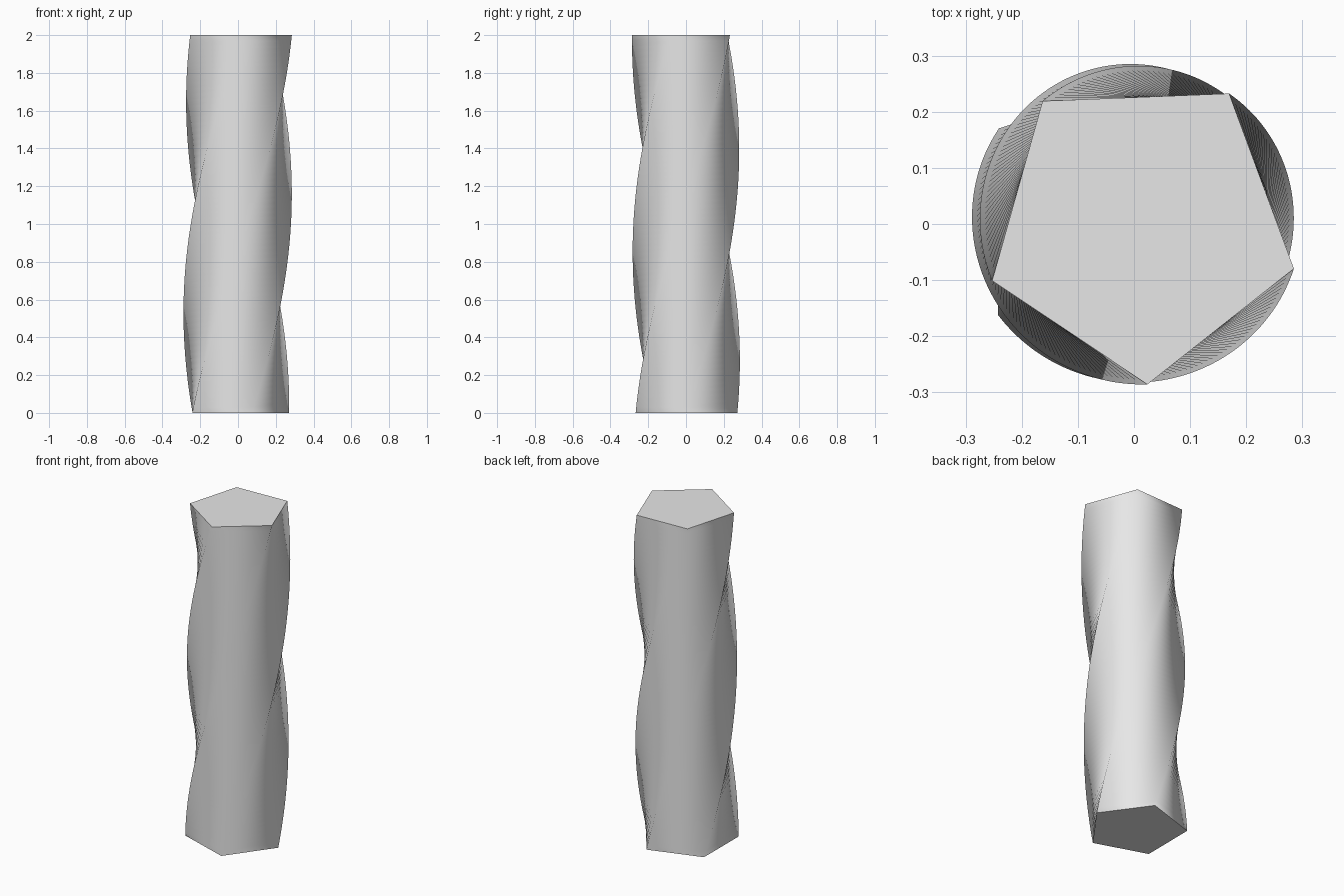
import bpy, bmesh
from math import sin, cos, radians

cube = bpy.data.objects.get("Cube")
if cube:
    bpy.data.objects.remove(cube, do_unlink=True)

SIDES, LEVELS = 5, 64
HEIGHT, RADIUS = 2.0, 0.283
START, TWIST = radians(-144.3), radians(128.6)
LEAN_X, LEAN_Y = 0.0125, -0.003   # slight tilt of the axis

# Plain grey
grey = bpy.data.materials.new("light_grey")
grey.use_nodes = True
colour = (0.8, 0.8, 0.8, 1)
grey.diffuse_color = colour
grey.node_tree.nodes["Principled BSDF"].inputs["Base Color"].default_value = colour

# Pentagonal rings, turned a little more at each level
bm = bmesh.new()
rings = []
for level in range(LEVELS + 1):
    t = level / LEVELS
    ring = []
    for k in range(SIDES):
        a = START + TWIST * t + radians(360 / SIDES * k)
        ring.append(bm.verts.new((RADIUS * cos(a) + LEAN_X * (2 * t - 1),
                                  RADIUS * sin(a) + LEAN_Y * (2 * t - 1),
                                  HEIGHT * t)))
    rings.append(ring)

# Smooth twisted sides
for low, high in zip(rings, rings[1:]):
    for k in range(SIDES):
        n = (k + 1) % SIDES
        bm.faces.new((low[k], low[n], high[n], high[k])).smooth = True

# Flat end caps with crisp rims
for cap in (bm.faces.new(rings[0][::-1]), bm.faces.new(rings[-1])):
    cap.smooth = False
    for edge in cap.edges:
        edge.smooth = False

mesh = bpy.data.meshes.new("twisted_column")
bm.to_mesh(mesh)
bm.free()
mesh.materials.append(grey)
column = bpy.data.objects.new("twisted_column", mesh)
bpy.context.collection.objects.link(column)
